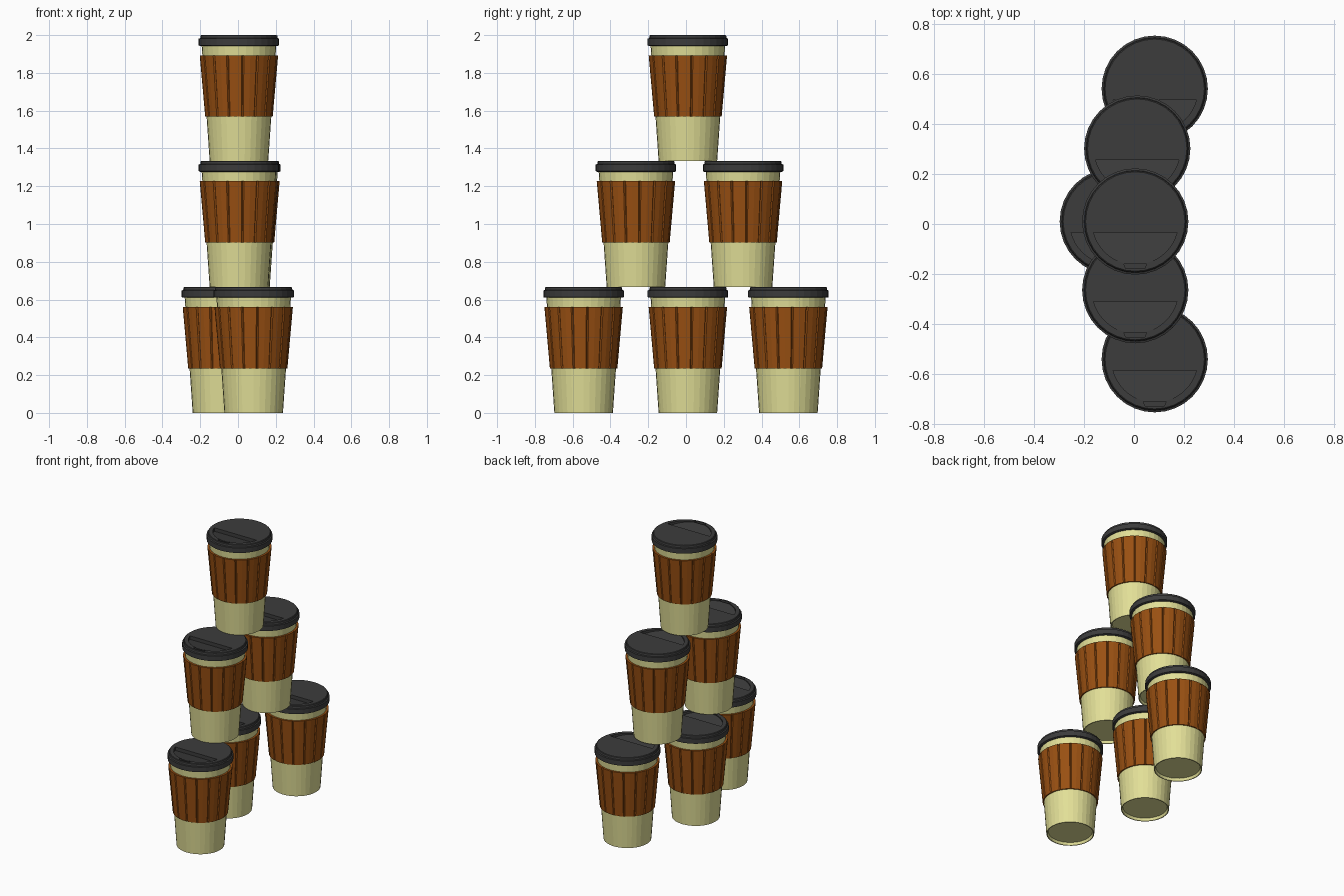
import bpy, bmesh, math

if "Cube" in bpy.data.objects:
    bpy.data.objects.remove(bpy.data.objects["Cube"])

N = 32           # sides of the round parts
H = 0.667        # height of one cup


def material(name, rgb):
    m = bpy.data.materials.new(name)
    m.diffuse_color = (*rgb, 1)
    m.use_nodes = True
    m.node_tree.nodes["Principled BSDF"].inputs["Base Color"].default_value = m.diffuse_color
    return m


cream = material("cream_paper", (0.76, 0.74, 0.31))
brown = material("brown_cardboard", (0.32, 0.08, 0.006))
black = material("charcoal_plastic", (0.045, 0.045, 0.045))


def loft(name, rings, mat, closed=False):
    """Skin a list of point rings; cap the ends, or join last ring to first."""
    bm = bmesh.new()
    rows = [[bm.verts.new(p) for p in r] for r in rings]
    n = len(rows[0])
    pairs = list(zip(rows, rows[1:])) + ([(rows[-1], rows[0])] if closed else [])
    for a, b in pairs:
        for i in range(n):
            j = (i + 1) % n
            bm.faces.new((a[i], a[j], b[j], b[i]))
    if not closed:
        bm.faces.new(rows[0][::-1])
        bm.faces.new(rows[-1])
    bmesh.ops.recalc_face_normals(bm, faces=bm.faces)
    me = bpy.data.meshes.new(name)
    bm.to_mesh(me)
    bm.free()
    me.materials.append(mat)
    return me


def circle(r, z):
    return [(r * math.cos(2 * math.pi * i / N), r * math.sin(2 * math.pi * i / N), z) for i in range(N)]


def fluted(r, z, groove):
    """Ring with sixteen narrow vertical grooves."""
    pts = []
    for k in range(16):
        for da, dr in ((-0.03, 0), (0, groove), (0.03, 0), (math.pi / 16, 0)):
            a = 2 * math.pi * (k + 0.25) / 16 + da
            pts.append(((r - dr) * math.cos(a), (r - dr) * math.sin(a), z))
    return pts


# Paper cup with a recessed underside
cup = loft("cup", [circle(r, z) for r, z in
                   ((0.143, 0.018), (0.149, 0.0), (0.155, 0.0), (0.198, 0.62))], cream)

# Fluted cardboard sleeve
sleeve = loft("sleeve", [fluted(0.179, 0.235, 0.006), fluted(0.208, 0.56, 0.006),
                         fluted(0.193, 0.56, 0), fluted(0.166, 0.235, 0)], brown, True)

# Lid: wide rim band with a lower step on top
lid = loft("lid", [circle(r, z) for r, z in
                   ((0.206, 0.61), (0.213, 0.613), (0.213, 0.648), (0.205, 0.651),
                    (0.203, 0.664), (0.199, H))], black)

# Half-moon drinking recess, sloping down to a straight back wall
chord, R = -0.045, 0.173
a0 = math.asin(chord / R)
arc = [math.pi - a0 + (math.pi + 2 * a0) * t / 20 for t in range(21)]
moon = [(R * math.cos(a), R * math.sin(a)) for a in arc]
depth = lambda y: 0.003 + 0.022 * (y + R) / (chord + R)
moon_cut = loft("moon_cutter", [[(x, y, H - depth(y)) for x, y in moon],
                                [(x, y, 0.7) for x, y in moon]], black)

# Small sip hole by the front rim
slot = [(-0.046, -0.170), (-0.038, -0.188), (0.038, -0.188), (0.046, -0.170)]
slot_cut = loft("sip_cutter", [[(x, y, H - 0.015) for x, y in slot],
                               [(x, y, 0.7) for x, y in slot]], black)


def add(name, me, loc=(0, 0, 0)):
    ob = bpy.data.objects.new(name, me)
    ob.location = loc
    bpy.context.collection.objects.link(ob)
    return ob


# Cut the lid once, then share its mesh
base = add("lid_base", lid)
helpers = [base]
for me in (moon_cut, slot_cut):
    c = add(me.name, me)
    c.hide_render = True
    helpers.append(c)
    mod = base.modifiers.new("cut", 'BOOLEAN')
    mod.operation, mod.solver, mod.object = 'DIFFERENCE', 'EXACT', c
bpy.context.view_layer.update()
lid_cut = bpy.data.meshes.new_from_object(base.evaluated_get(bpy.context.evaluated_depsgraph_get()))
for ob in helpers:
    bpy.data.objects.remove(ob)

# Stack of six cups: x, y, level
places = [(0.083, -0.542, 0), (-0.085, 0.01, 0), (0.083, 0.542, 0),
          (0.005, -0.265, 1), (0.013, 0.302, 1), (0.005, 0.01, 2)]
for i, (x, y, level) in enumerate(places, 1):
    loc = (x, y, level * 0.6665)
    for name, me in (("cup", cup), ("sleeve", sleeve), ("lid", lid_cut)):
        add(f"{name}_{i}", me, loc)
